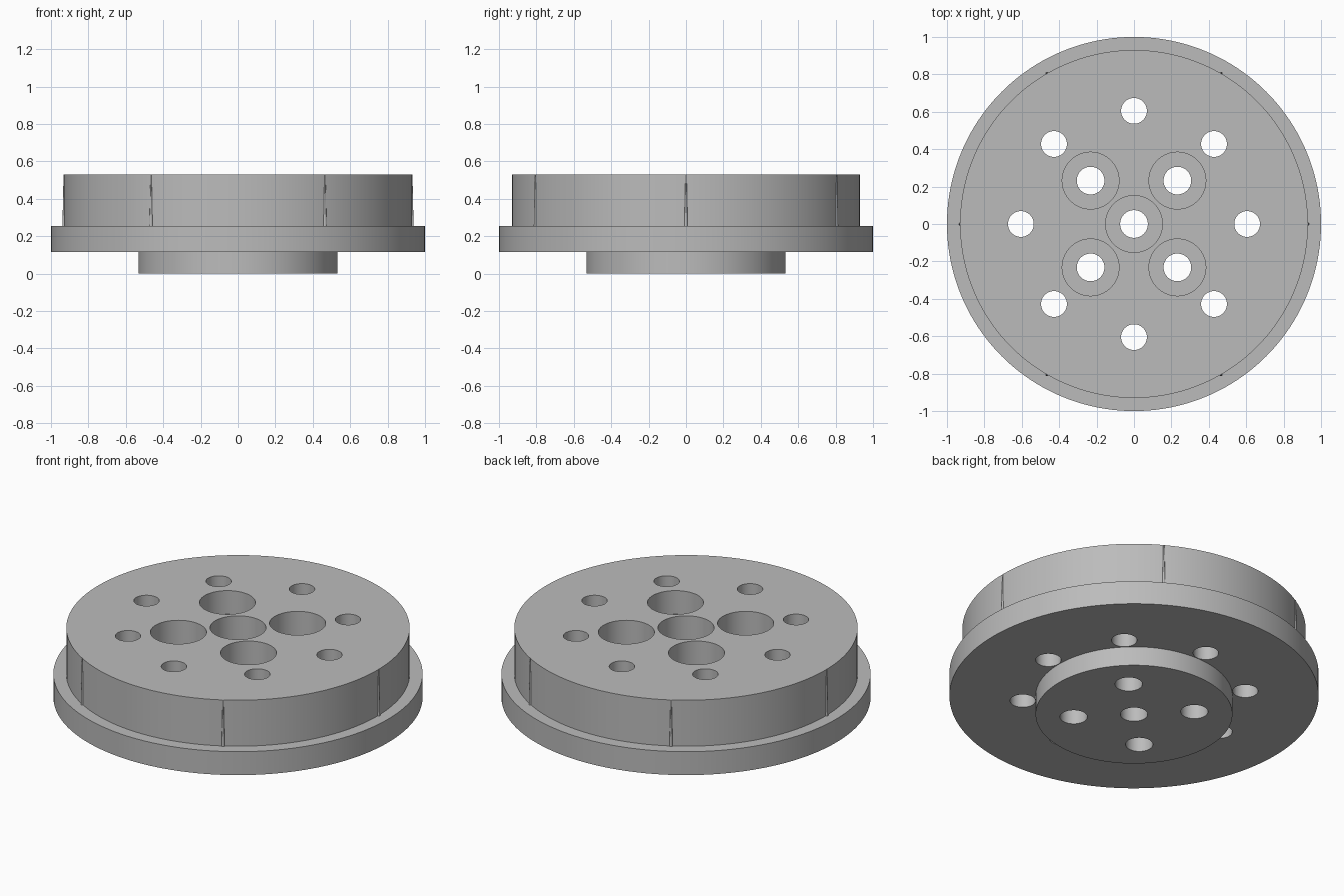
import bpy, bmesh
from math import cos, sin, pi, radians

cube = bpy.data.objects.get("Cube")
if cube:
    bpy.data.objects.remove(cube)

grey = bpy.data.materials.new("plain_grey")
grey.use_nodes = True
colour = (0.5, 0.5, 0.5, 1)
grey.diffuse_color = colour
grey.node_tree.nodes["Principled BSDF"].inputs["Base Color"].default_value = colour


def lathe(bm, profile, segments, cx=0, cy=0):
    """Add a closed solid of revolution from (radius, height) points, bottom to top."""
    rings = [[bm.verts.new((cx + r * cos(2 * pi * i / segments),
                            cy + r * sin(2 * pi * i / segments), z))
              for i in range(segments)] for r, z in profile]
    for low, high in zip(rings, rings[1:]):
        for i in range(segments):
            j = (i + 1) % segments
            bm.faces.new((low[i], low[j], high[j], high[i]))
    bm.faces.new(rings[0][::-1])
    bm.faces.new(rings[-1])


def make_object(name, bm):
    mesh = bpy.data.meshes.new(name)
    bm.to_mesh(mesh)
    bm.free()
    mesh.materials.append(grey)
    obj = bpy.data.objects.new(name, mesh)
    bpy.context.collection.objects.link(obj)
    return obj


def activate(obj):
    bpy.ops.object.select_all(action="DESELECT")
    obj.select_set(True)
    bpy.context.view_layer.objects.active = obj


TOP, FLANGE_TOP, FLANGE_BOTTOM = 0.53, 0.255, 0.115
HUB, FLANGE, BOSS = 0.93, 1.0, 0.533

# Stepped disc: lower boss, flange and upper hub
bm = bmesh.new()
lathe(bm, [(BOSS, 0), (BOSS, FLANGE_BOTTOM), (FLANGE, FLANGE_BOTTOM),
           (FLANGE, FLANGE_TOP), (HUB, FLANGE_TOP), (HUB, TOP)], 160)
disc = make_object("stepped_disc", bm)

# Cutter for the counterbored screw holes and the outer ring of holes
bm = bmesh.new()
SCREW = 0.232
step = TOP - 0.141
places = [(0, 0)] + [(x, y) for x in (-SCREW, SCREW) for y in (-SCREW, SCREW)]
for x, y in places:
    lathe(bm, [(0.074, -0.1), (0.074, step), (0.152, step), (0.152, 0.7)], 64, x, y)
for k in range(8):
    a = k * pi / 4
    lathe(bm, [(0.069, -0.1), (0.069, 0.7)], 48, 0.605 * cos(a), 0.605 * sin(a))
cutter = make_object("hole_cutter", bm)
cutter.hide_render = True

activate(disc)
cut = disc.modifiers.new("holes", "BOOLEAN")
cut.operation = "DIFFERENCE"
cut.solver = "EXACT"
cut.object = cutter
bpy.ops.object.modifier_apply(modifier=cut.name)
bpy.data.objects.remove(cutter)
bpy.ops.object.shade_smooth_by_angle(angle=radians(30))

# Six slim tapered ribs around the hub
bm = bmesh.new()
for k in range(6):
    a = k * pi / 3
    lathe(bm, [(0.009, FLANGE_TOP - 0.01), (0.003, TOP - 0.001)], 12,
          HUB * cos(a), HUB * sin(a))
ribs = make_object("grip_ribs", bm)
activate(ribs)
bpy.ops.object.shade_smooth_by_angle(angle=radians(40))
